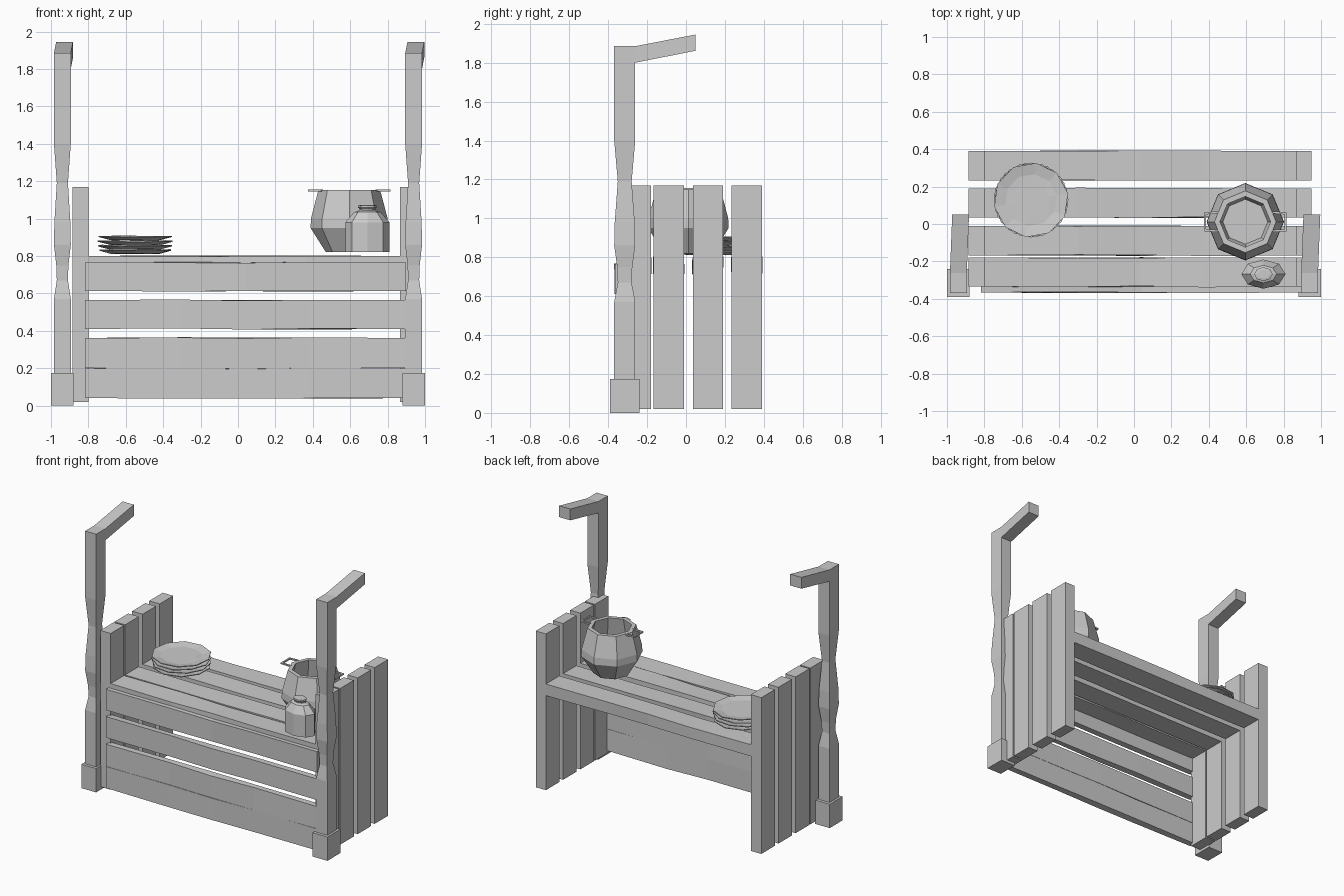
import bpy, bmesh, math, random
from mathutils import Vector

random.seed(4)
if "Cube" in bpy.data.objects:
    bpy.data.objects.remove(bpy.data.objects["Cube"])

grey = bpy.data.materials.new("plain grey")
grey.use_nodes = True
COLOUR = (0.6, 0.6, 0.6, 1)
grey.diffuse_color = COLOUR
grey.node_tree.nodes["Principled BSDF"].inputs["Base Color"].default_value = COLOUR


def finish(name, bm):
    bmesh.ops.recalc_face_normals(bm, faces=bm.faces)
    mesh = bpy.data.meshes.new(name)
    bm.to_mesh(mesh)
    bm.free()
    mesh.materials.append(grey)
    obj = bpy.data.objects.new(name, mesh)
    bpy.context.collection.objects.link(obj)
    return obj


def loft(bm, rings, cap_start=True, cap_end=True, loop=False):
    """Bridge a list of equal-sized point rings with quads."""
    vs = [[bm.verts.new(p) for p in ring] for ring in rings]
    n = len(vs[0])
    pairs = list(zip(vs, vs[1:])) + ([(vs[-1], vs[0])] if loop else [])
    for a, b in pairs:
        for i in range(n):
            bm.faces.new((a[i], a[(i + 1) % n], b[(i + 1) % n], b[i]))
    if cap_start and not loop:
        bm.faces.new(vs[0][::-1])
    if cap_end and not loop:
        bm.faces.new(vs[-1])


def plank(name, lo, hi, axis, wobble=0.0):
    """Board along one axis, its middle sections hewn slightly uneven."""
    u, v = [k for k in range(3) if k != axis]
    rings = []
    for t in (0, 0.3, 0.5, 0.7, 1):
        ring = []
        for a, b in ((0, 0), (1, 0), (1, 1), (0, 1)):
            p = [0, 0, 0]
            p[axis] = lo[axis] + t * (hi[axis] - lo[axis])
            off = wobble if 0 < t < 1 else 0
            p[u] = (lo[u], hi[u])[a] + random.uniform(-off, off)
            p[v] = (lo[v], hi[v])[b] + random.uniform(-off, off)
            ring.append(p)
        rings.append(ring)
    bm = bmesh.new()
    loft(bm, rings)
    return finish(name, bm)


def turned(name, profile, sides, centre, scale=(1, 1), turn=0.0, ragged=0.0):
    """Faceted vessel from (radius, height) pairs."""
    cx, cy, cz = centre
    jit = [random.uniform(-ragged, ragged) for _ in range(sides)]
    rings = []
    for r, z in profile:
        ring = []
        for i in range(sides):
            a = turn + math.tau * i / sides
            ring.append((cx + r * scale[0] * math.cos(a),
                         cy + r * scale[1] * math.sin(a), cz + z + jit[i]))
        rings.append(ring)
    bm = bmesh.new()
    loft(bm, rings)
    return finish(name, bm)


# Side walls and shelf share the same four rows of boards
rows = [(-0.335, -0.18), (-0.168, -0.01), (0.035, 0.19), (0.233, 0.39)]
for i, (y0, y1) in enumerate(rows, 1):
    plank(f"right_side_plank_{i}", (-0.885, y0, 0.02), (-0.8, y1, 1.168), 2)
    plank(f"left_side_plank_{i}", (0.866, y0, 0.02), (0.948, y1, 1.168), 2)
    plank(f"shelf_plank_{i}", (-0.8, y0, 0.715), (0.866, y1, 0.8), 0, 0.004)

# Front boards
for i, (z0, z1) in enumerate([(0.04, 0.198), (0.2, 0.362), (0.41, 0.565), (0.613, 0.766)], 1):
    plank(f"front_board_{i}", (-0.817, -0.366, z0), (0.898, -0.32, z1), 0, 0.004)

# Corner posts with waisted shafts, lean-back arms and foot blocks
waists = [(0.1, 1), (0.57, 1), (0.67, 0.66), (0.75, 0.72), (0.86, 1),
          (0.98, 0.95), (1.19, 0.66), (1.4, 1), (1.8, 1)]
for side, x in (("right", -0.939), ("left", 0.939)):
    y, hx, hy = -0.315, 0.045, 0.054
    corners = ((-1, -1), (1, -1), (1, 1), (-1, 1))
    rings = [[(x + sx * hx * w, y + sy * hy * w, z) for sx, sy in corners] for z, w in waists]
    # mitred elbow, then the arm end
    rings.append([(x + sx * hx, y + sy * hy, 1.885 if sy < 0 else 1.8) for sx, sy in corners])
    rings[-2:] = [rings[-2]]
    bm = bmesh.new()
    loft(bm, rings)
    finish(f"{side}_post", bm)
    bm = bmesh.new()
    loft(bm, [[(x + dx + sx * hx, py, z0 if sz < 0 else z1) for sx, sz in corners]
              for py, z0, z1, dx in ((y - hy, 1.8, 1.885, 0), (y + hy, 1.8, 1.885, 0),
                                     (0.05, 1.862, 1.945, 0.012))])
    finish(f"{side}_arm", bm)
    outer = math.copysign(1, x)
    xs = sorted((outer, outer * 0.88))
    plank(f"{side}_post_foot", (xs[0], -0.39, 0), (xs[1], -0.24, 0.175), 2)

# Stack of dished plates
plate = [(0.1, 0), (0.135, 0), (0.2, 0.017), (0.2, 0.023), (0.14, 0.012), (0.1, 0.012)]
for i in range(4):
    turned(f"plate_{i + 1}", plate, 10, (-0.55, 0.128, 0.812 + 0.024 * i),
           turn=0.3 + 0.17 * i, ragged=0.002)

# Hollow cooking pot
pot_centre = (0.595, 0.012, 0.82)
turned("cooking_pot", [(0.125, 0), (0.207, 0.13), (0.205, 0.18), (0.165, 0.333),
                       (0.135, 0.333), (0.165, 0.19), (0.12, 0.03)],
       8, pot_centre)

# Flat wire handles on the pot rim
for side, s in (("right", -1), ("left", 1)):
    path = [(0.145, -0.05), (0.215, -0.045), (0.215, 0.045), (0.145, 0.05)]
    rings = []
    for px, py in path:
        d = Vector((1, 1 if py > 0 else -1, 0)).normalized() * 0.008
        c = Vector((pot_centre[0] + s * px, pot_centre[1] + py, 1.15))
        d.x *= s
        rings.append([c - d + Vector((0, 0, -0.005)), c + d + Vector((0, 0, -0.005)),
                      c + d + Vector((0, 0, 0.005)), c - d + Vector((0, 0, 0.005))])
    bm = bmesh.new()
    loft(bm, rings)
    finish(f"{side}_pot_handle", bm)

# Squat jar with a stopper
jar_centre = (0.692, -0.268, 0.82)
turned("jar", [(1, 0), (1, 0.16), (0.6, 0.215), (0.42, 0.22), (0.36, 0.225), (0.36, 0.235)],
       8, jar_centre, scale=(0.118, 0.078))
turned("jar_stopper", [(0.34, 0.215), (0.34, 0.23), (0.42, 0.238), (0.42, 0.25), (0.28, 0.253)],
       8, jar_centre, scale=(0.118, 0.088))
